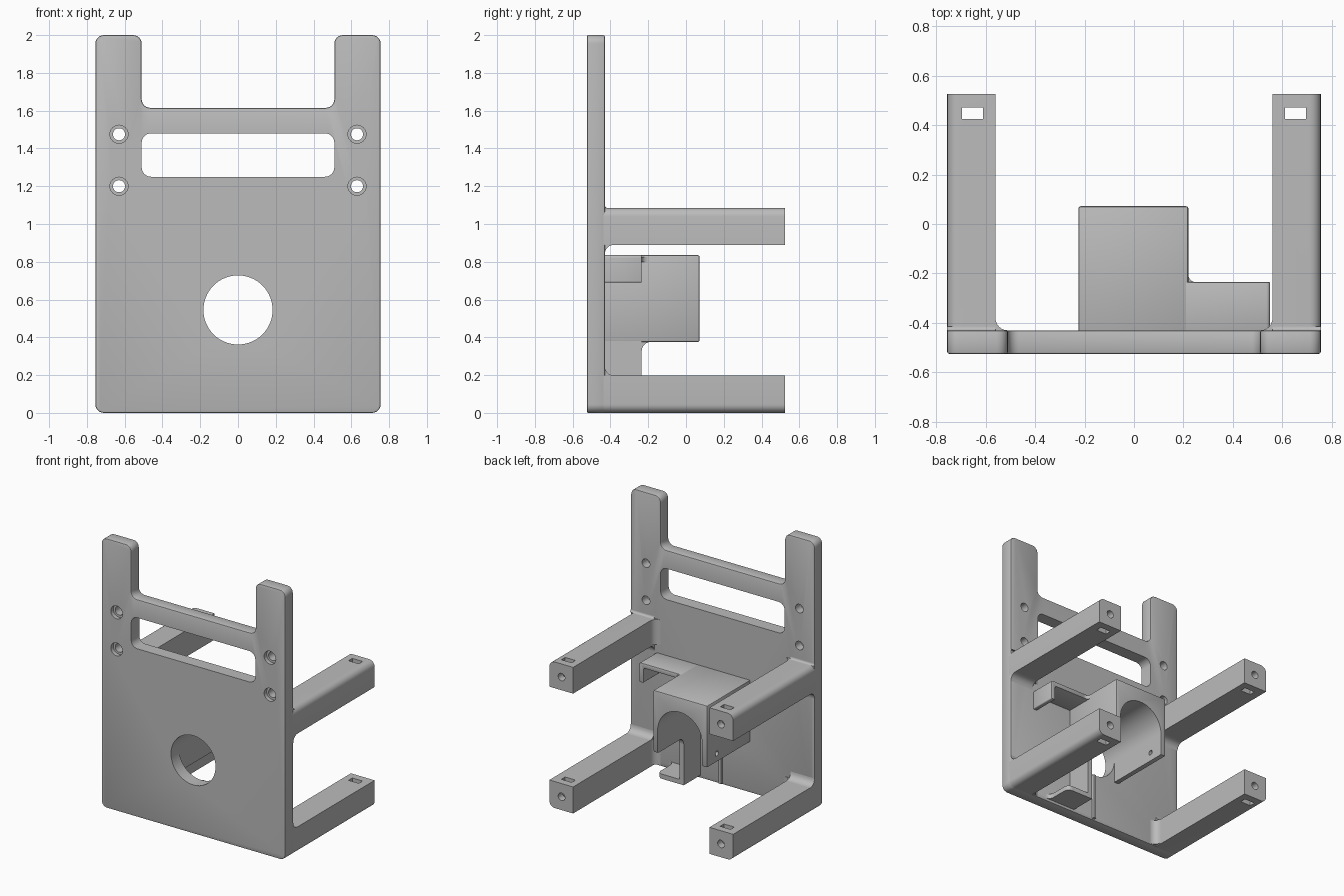
import bpy, bmesh
from math import pi, sin, cos, radians
from mathutils import Vector

cube = bpy.data.objects.get("Cube")
if cube:
    bpy.data.objects.remove(cube, do_unlink=True)

grey = bpy.data.materials.new("plain_grey")
grey.use_nodes = True
GREY = (0.5, 0.5, 0.5, 1)
grey.diffuse_color = GREY
grey.node_tree.nodes["Principled BSDF"].inputs["Base Color"].default_value = GREY


def rounded(pts, radii, steps=6):
    """Outline with each corner rounded by its own radius."""
    out = []
    for i, p in enumerate(pts):
        r = radii[i] if isinstance(radii, (list, tuple)) else radii
        p = Vector(p)
        if not r:
            out.append(p)
            continue
        u = (Vector(pts[i - 1]) - p).normalized()
        v = (Vector(pts[(i + 1) % len(pts)]) - p).normalized()
        for k in range(steps + 1):
            t = k / steps * pi / 2
            out.append(p + u * r * (1 - sin(t)) + v * r * (1 - cos(t)))
    return out


def rect(a0, b0, a1, b1):
    return [(a0, b0), (a1, b0), (a1, b1), (a0, b1)]


def circle(a, b, r, n=48):
    return [(a + r * cos(2 * pi * k / n), b + r * sin(2 * pi * k / n)) for k in range(n)]


def prism(name, outline, axis, lo, hi, bevel=0.0):
    """Extrude a 2D outline along an axis: x uses (y,z), y uses (x,z), z uses (x,y)."""
    def place(p, h):
        c = [p[0], p[1]]
        c.insert("xyz".index(axis), h)
        return c
    bm = bmesh.new()
    a = [bm.verts.new(place(p, lo)) for p in outline]
    b = [bm.verts.new(place(p, hi)) for p in outline]
    bm.faces.new(a)
    bm.faces.new(b)
    n = len(a)
    for i in range(n):
        j = (i + 1) % n
        bm.faces.new((a[i], a[j], b[j], b[i]))
    bmesh.ops.recalc_face_normals(bm, faces=bm.faces)
    me = bpy.data.meshes.new(name)
    bm.to_mesh(me)
    bm.free()
    ob = bpy.data.objects.new(name, me)
    bpy.context.collection.objects.link(ob)
    me.materials.append(grey)
    if bevel:
        m = ob.modifiers.new("edge", "BEVEL")
        m.width, m.segments = bevel, 2
        m.limit_method, m.angle_limit = "ANGLE", radians(50)
    return ob


def activate(ob):
    bpy.ops.object.select_all(action="DESELECT")
    ob.select_set(True)
    bpy.context.view_layer.objects.active = ob


def finish(ob, cutters=()):
    """Cut holes, apply modifiers and shade."""
    for c in cutters:
        m = ob.modifiers.new("cut", "BOOLEAN")
        m.operation, m.solver, m.object = "DIFFERENCE", "EXACT", c
    activate(ob)
    for m in list(ob.modifiers):
        bpy.ops.object.modifier_apply(modifier=m.name)
    for c in cutters:
        bpy.data.objects.remove(c, do_unlink=True)
    activate(ob)
    bpy.ops.object.shade_smooth_by_angle(angle=radians(35))
    return ob


def fillet(name, corner, da, db, axis, lo, hi, r=0.05):
    """Concave strip filling an inside corner, spreading towards da and db."""
    a, b = corner
    arc = [(a + da * r * (1 - sin(t)), b + db * r * (1 - cos(t)))
           for t in [k * pi / 12 for k in range(7)]]
    finish(prism(name, [corner] + arc, axis, lo, hi))


FRONT, BACK, END = -0.525, -0.43, 0.525
W = 0.755

# front plate: notched outline with slot, round opening and screw holes
outline = [(-W, 0), (W, 0), (W, 2), (0.51, 2), (0.51, 1.615),
           (-0.51, 1.615), (-0.51, 2), (-W, 2)]
plate = prism("front_plate", rounded(outline, 0.045), "y", FRONT, BACK, 0.008)
cuts = [prism("slot_cut", rounded(rect(-0.51, 1.25, 0.51, 1.48), 0.05), "y", -1, 0),
        prism("opening_cut", circle(0, 0.545, 0.183, 64), "y", -1, 0)]
for s in (-1, 1):
    for z in (1.2, 1.475):
        cuts.append(prism("screw_cut", circle(s * 0.63, z, 0.032, 24), "y", -1, 0))
        cuts.append(prism("counterbore_cut", circle(s * 0.63, z, 0.048, 24), "y", -1, FRONT + 0.03))
finish(plate, cuts)

# four rear arms with end screw holes, nut slots and root fillets
for side, s in (("left", 1), ("right", -1)):
    for level, z0, z1 in (("lower", 0, 0.197), ("upper", 0.89, 1.085)):
        name = f"{level}_{side}_arm"
        low = level == "lower"
        pts = [(s * 0.56, z0), (s * W, z0), (s * W, z1), (s * 0.56, z1)]
        radii = [0, 0.045 if low else 0, 0 if low else 0.045, 0]
        arm = prism(name, rounded(pts, radii), "y", BACK - 0.02, END)
        zc = (z0 + z1) / 2
        xs = sorted((s * 0.61, s * 0.695))
        finish(arm, [
            prism("end_cut", circle(s * 0.655, zc, 0.028, 24), "y", 0.35, 1),
            prism("nut_cut", rect(xs[0], 0.425, xs[1], 0.47), "z", z0 - 0.1, z1 + 0.1)])
        fillet(name + "_side_fillet", (s * 0.56, BACK), -s, 1, "z", z0 + 0.008, z1)
        xa, xb = sorted((s * 0.56, s * W))
        if low:
            fillet(name + "_top_fillet", (BACK, z1), 1, 1, "x", xa, xb)
        else:
            fillet(name + "_under_fillet", (BACK, z0), 1, -1, "x", xa, xb)
            fillet(name + "_top_fillet", (BACK, z1), 1, 1, "x", xa, xb, 0.015)

# central housing: block with an arched channel open underneath
TOP, LIP = 0.835, -0.235
housing = prism("housing", rect(-0.225, 0.375, 0.22, TOP), "y", BACK - 0.01, 0.072, 0.01)
arch = [(0.183 * cos(k * pi / 32), 0.545 + 0.183 * sin(k * pi / 32)) for k in range(33)]
finish(housing, [
    prism("arch_cut", [(0.183, 0.2)] + arch + [(-0.183, 0.2)], "y", -1, 1),
    prism("side_cut", circle(-0.04, 0.44, 0.018, 20), "x", -0.4, -0.1)])

# leg wall below the housing, on the left
finish(prism("housing_leg", rect(BACK - 0.01, 0.04, LIP, 0.38), "x", 0.183, 0.22))
fillet("housing_leg_fillet", (LIP, 0.376), 1, -1, "x", 0.183, 0.22)

# hooked bracket at the top of the housing
hook = [(0.2, 0.8), (0.515, 0.8), (0.515, 0.69), (0.55, 0.69), (0.55, TOP), (0.2, TOP)]
finish(prism("top_hook", rounded(hook, [0, 0.015, 0.008, 0.008, 0.015, 0]), "y", BACK - 0.01, LIP, 0.004))
fillet("hook_fillet", (0.22, LIP), 1, 1, "z", 0.8, TOP - 0.01, 0.03)

# lower shelf at the foot of the leg
shelf = rect(0.183, BACK - 0.01, 0.4, LIP)
finish(prism("lower_shelf", rounded(shelf, [0, 0, 0.04, 0]), "z", 0.02, 0.055))
fillet("shelf_fillet", (0.4, BACK), 1, 1, "z", 0.02, 0.055, 0.04)

# thin rib under the round opening
finish(prism("plate_rib", rect(0, 0.01, 0.02, 0.355), "y", BACK - 0.01, BACK + 0.02))
